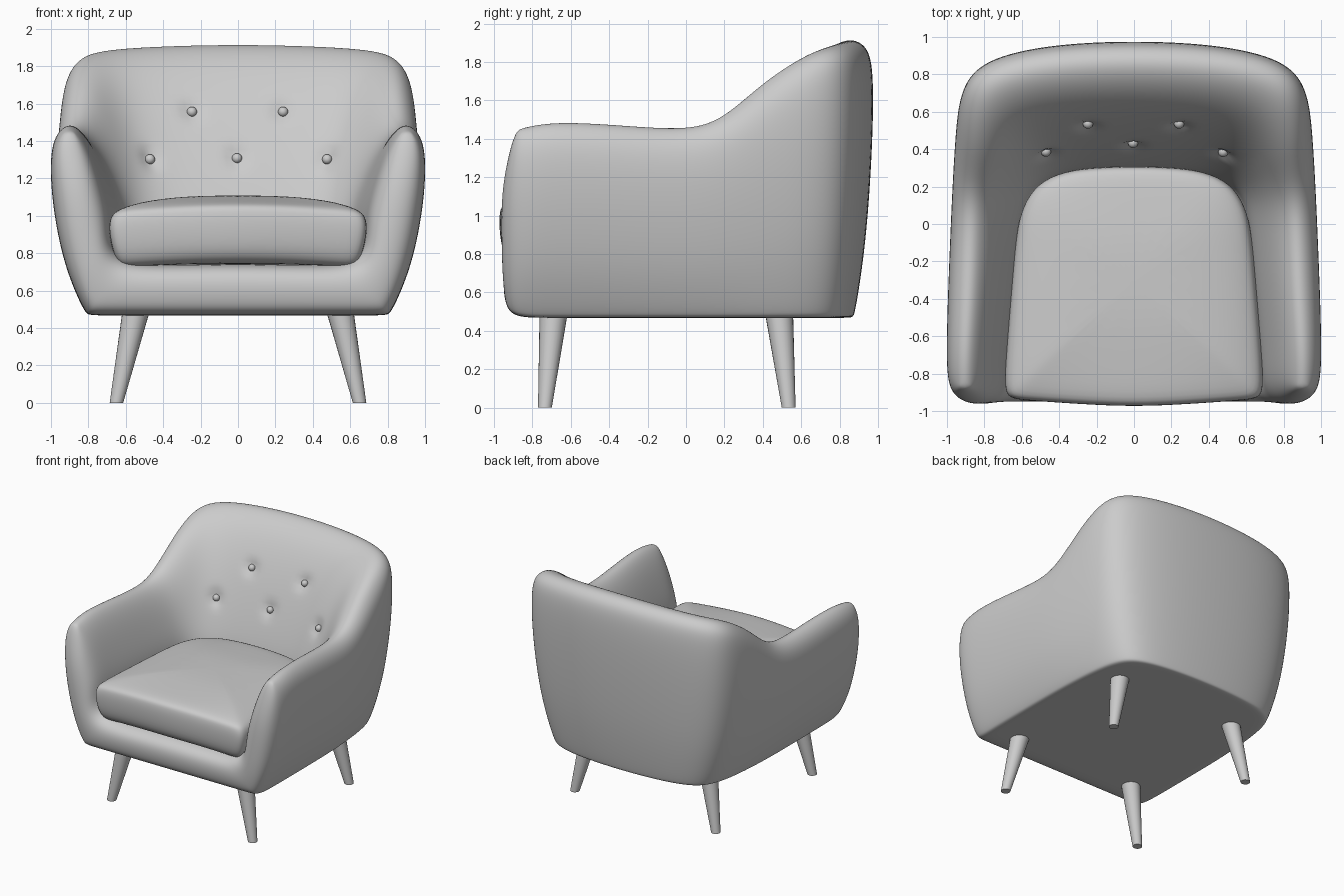
import bpy, bmesh, math
from mathutils import Vector

if "Cube" in bpy.data.objects:
    bpy.data.objects.remove(bpy.data.objects["Cube"])

mat = bpy.data.materials.new("grey")
mat.diffuse_color = (0.6, 0.6, 0.6, 1)
mat.use_nodes = True
mat.node_tree.nodes["Principled BSDF"].inputs["Base Color"].default_value = mat.diffuse_color


def add_object(name, bm, levels=0, mirror=False):
    bmesh.ops.remove_doubles(bm, verts=bm.verts, dist=0.0005)
    bmesh.ops.recalc_face_normals(bm, faces=bm.faces)
    for f in bm.faces:
        f.smooth = True
    me = bpy.data.meshes.new(name)
    bm.to_mesh(me)
    bm.free()
    me.materials.append(mat)
    ob = bpy.data.objects.new(name, me)
    bpy.context.collection.objects.link(ob)
    if mirror:
        m = ob.modifiers.new("mirror", 'MIRROR')
        m.use_clip = True
    if levels:
        s = ob.modifiers.new("subsurf", 'SUBSURF')
        s.levels = s.render_levels = levels
    return ob


def loft(bm, rows, closed=False):
    """Bridge consecutive rows of vertices with quads."""
    for a, b in zip(rows, rows[1:]):
        n = len(a)
        for j in range(n if closed else n - 1):
            k = (j + 1) % n
            quad = list(dict.fromkeys((a[j], a[k], b[k], b[j])))
            if len(quad) > 2:
                bm.faces.new(quad)


# Upholstered shell: half sections from the arm front round to the back centre.
# bottom edge x y | widest x y | ridge x y z | inner edge x y
FRONT = -0.88
STATIONS = [
    (.80, -.90, 1.00, -.87, .90, -.85, 1.45, .69, -.88),
    (.81, -.70, 1.01, -.70, .90, -.68, 1.485, .68, -.70),
    (.81, -.35, 1.00, -.35, .88, -.35, 1.465, .65, -.35),
    (.81, .00, .985, .00, .87, .02, 1.435, .62, .00),
    (.80, .25, .975, .22, .86, .20, 1.50, .59, .13),
    (.78, .50, .96, .48, .86, .41, 1.695, .53, .21),
    (.73, .72, .935, .73, .83, .65, 1.845, .44, .26),
    (.60, .82, .81, .885, .71, .77, 1.885, .33, .285),
    (.34, .865, .45, .965, .42, .83, 1.905, .20, .295),
    (0, .88, 0, .985, 0, .85, 1.915, 0, .30),
]


def section(bx, by, wx, wy, rx, ry, rz, ix, iy):
    rz += 0.02
    wz, zi = rz - 0.15, 1.0
    outer, inner = [], []
    for k in (0, .97, 1):                       # underside
        outer.append((k * bx, FRONT + (by - FRONT) * (.8 + .2 * k), .468))
    for h in (.14, .36, .7, 1):                 # bulging outside
        f = 1 - (1 - h) ** 2.5
        outer.append((bx + (wx - bx) * f, by + (wy - by) * f, .468 + (wz - .468) * h))
    s = .3 if rz > 1.8 else .4
    outer.append((wx + (rx - wx) * s, wy + (ry - wy) * s, rz - .04))
    for k, z in ((0, .745), (.6, .735), (.9, .75), (1, .85), (1, zi)):   # seat deck
        inner.append((k * ix, FRONT + (iy - FRONT) * (.9 + .1 * k), z))
    for d in (.6, .3, .09):                     # padded inside
        f = d ** .55
        inner.append((rx + (ix - rx) * f, ry + (iy - ry) * f, rz + (zi - rz) * d))
    return outer, (rx, ry, rz), inner


bm = bmesh.new()
rows = []
for st in STATIONS:
    o, r, i = section(*st)
    rows.append([bm.verts.new(p) for p in o + [r] + i[::-1]])
loft(bm, rows)
# rounded front of the arms and rail
first = rows[0]
n = 8
outer, ridge, inner = first[:n], first[n], first[:n:-1]
caps = [outer + [ridge]]
for t in (.25, .75):
    row = []
    for j in range(n):
        p = outer[j].co.lerp(inner[j].co, t)
        p.y = -.965 + .08 * max(0, (p.z - 1.2) / .25) + .1 * max(0, .75 - p.z)
        row.append(bm.verts.new(p))
    caps.append(row + [ridge])
caps.append(inner + [ridge])
loft(bm, caps)
shell = add_object("upholstered_shell", bm, 3, mirror=True)

# Bake the shell, then press in the tufting dimples
deps = bpy.context.evaluated_depsgraph_get()
baked = bpy.data.meshes.new_from_object(shell.evaluated_get(deps))
shell.modifiers.clear()
shell.data = baked
bpy.context.view_layer.update()
spots = []
for x, z in ((-.245, 1.565), (.24, 1.565), (-.465, 1.31), (-.005, 1.315), (.47, 1.31)):
    hit, loc, nor, _ = shell.ray_cast(Vector((x, -.4, z)), Vector((0, 1, 0)))
    if hit:
        spots.append((loc.copy(), nor.copy()))
for v in baked.vertices:
    for loc, nor in spots:
        d = (v.co - loc).length
        if d < .2:
            v.co -= nor * .03 * math.exp(-(d / .05) ** 2)

# Buttons
for loc, nor in spots:
    bm = bmesh.new()
    bmesh.ops.create_uvsphere(bm, u_segments=16, v_segments=10, radius=.027)
    add_object("button", bm).location = loc - nor * .02

# Seat cushion: D-shaped outline stacked in scaled rings, bowed up in the middle
half = [(.30, -.965), (.58, -.945), (.675, -.935), (.70, -.88), (.685, -.65), (.66, -.35),
        (.635, -.05), (.60, .10), (.52, .22), (.38, .285), (.20, .305)]
outline = [(0, -.98)] + half + [(0, .31)] + [(-x, y) for x, y in half[::-1]]
RINGS = [(.3, .73), (.75, .73), (.90, .715), (.955, .78), (1, .92), (.985, .995),
         (.93, 1.035), (.7, 1.075), (.3, 1.10)]
bm = bmesh.new()
rows = []
for s, z in RINGS:
    row = []
    for x, y in outline:
        bow = .035 * (1 - (x / .7) ** 2) if s > .8 else .01
        y = -.3 + (y + .3) * (.5 + .5 * s if s > .9 else s)
        row.append(bm.verts.new((x * s, y, z + bow)))
    rows.append(row)
loft(bm, rows, closed=True)
bm.faces.new(rows[0])
bm.faces.new(rows[-1])
add_object("seat_cushion", bm, 2)

# Splayed tapered legs
for side in (-1, 1):
    for name, top_y, foot_y in (("front_leg", -.69, -.735), ("back_leg", .485, .535)):
        bm = bmesh.new()
        rows = []
        for x, y, z, r in ((.65, foot_y, 0, .036), (.545, top_y, .49, .073)):
            rows.append([bm.verts.new((side * x + r * math.cos(a * math.tau / 24),
                                       y + r * math.sin(a * math.tau / 24), z))
                         for a in range(24)])
        loft(bm, rows, closed=True)
        bm.faces.new(rows[0])
        bm.faces.new(rows[1])
        leg = add_object(name, bm)
        bpy.context.view_layer.objects.active = leg
        leg.select_set(True)
        bpy.ops.object.shade_smooth_by_angle(angle=math.radians(40))
        leg.select_set(False)
